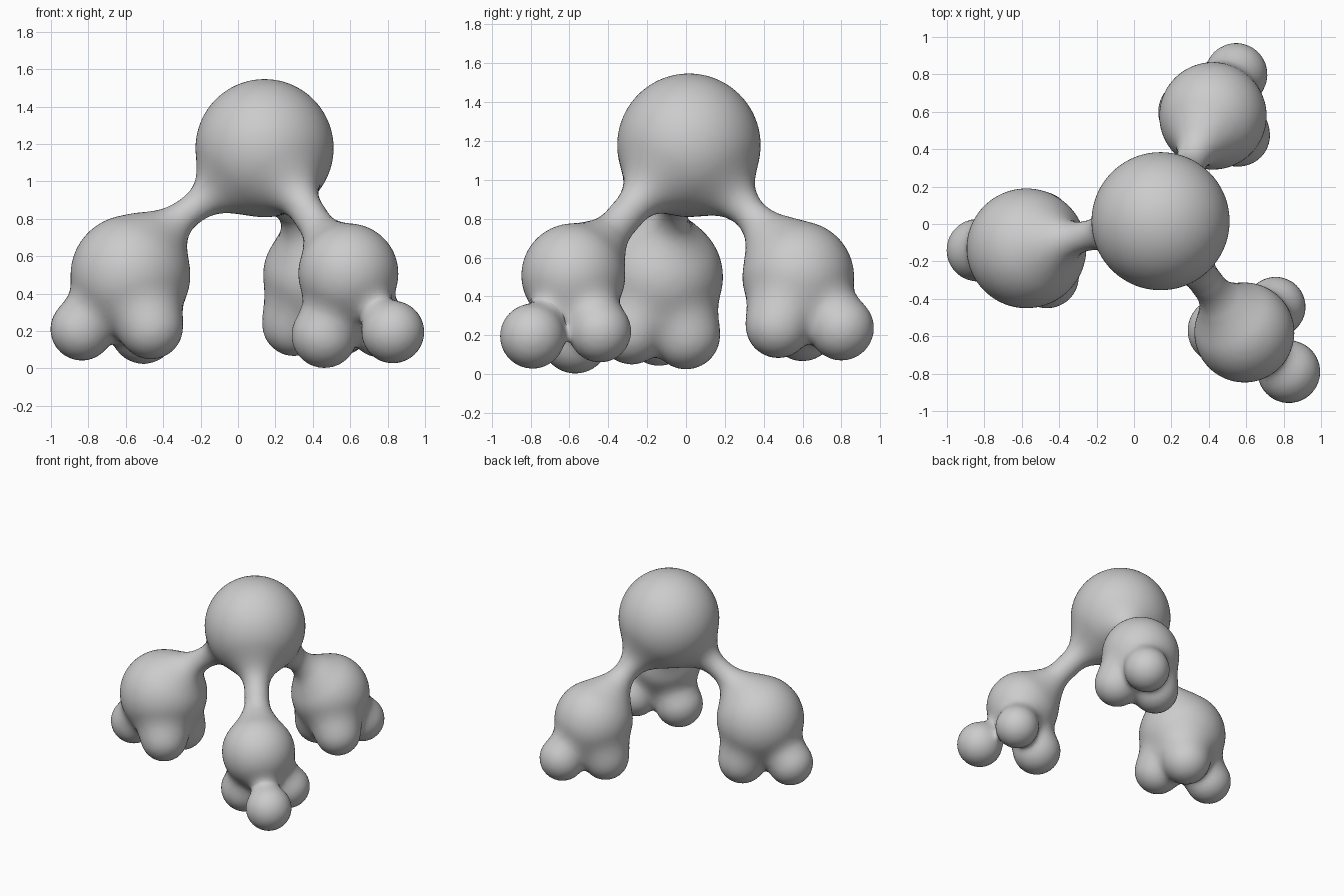
import bpy, bmesh
from mathutils import Vector, Matrix

if "Cube" in bpy.data.objects:
    bpy.data.objects.remove(bpy.data.objects["Cube"])

# Head, then each limb: (foot ball, radius), (neck start, neck end, radius), toes
HEAD = (Vector((0.142, 0.015, 1.178)), 0.369)
LIMBS = [
    ((-0.575, -0.13, 0.50), 0.32, ((-0.08, -0.03, 0.97), (-0.44, -0.10, 0.71), 0.08),
     [(-0.835, -0.14, 0.21, 0.167), (-0.505, 0.0, 0.20, 0.175), (-0.465, -0.28, 0.22, 0.17)]),
    ((0.59, -0.58, 0.508), 0.267, ((0.28, -0.17, 0.98), (0.46, -0.41, 0.70), 0.09),
     [(0.828, -0.79, 0.195, 0.167), (0.462, -0.57, 0.178, 0.175), (0.757, -0.443, 0.22, 0.16)]),
    ((0.422, 0.578, 0.50), 0.287, ((0.24, 0.20, 0.96), (0.35, 0.43, 0.72), 0.085),
     [(0.546, 0.80, 0.237, 0.167), (0.30, 0.60, 0.237, 0.17), (0.56, 0.475, 0.25, 0.167)]),
]
LIMBS = [(Vector(c), r, (Vector(n[0]), Vector(n[1]), n[2]),
          [(Vector(t[:3]), t[3]) for t in toes]) for c, r, n, toes in LIMBS]


def blend(a, b, k):
    h = max(k - abs(a - b), 0.0) / k
    return min(a, b) - h * h * k * 0.25


def capsule(p, a, b, r):
    ab = b - a
    t = min(max((p - a).dot(ab) / ab.length_squared, 0.0), 1.0)
    return (p - a - ab * t).length - r


def field(p):
    """Distance to the softly blended body."""
    d = (p - HEAD[0]).length - HEAD[1]
    for c, r, neck, toes in LIMBS:
        limb = (p - c).length - r
        if limb > 0.75:
            continue
        tips = 9.0
        for tc, tr in toes:
            tips = blend(tips, (p - tc).length - tr, 0.07)
        limb = blend(limb, tips, 0.12)
        limb = blend(limb, capsule(p, *neck), 0.16)
        d = blend(d, limb, 0.16)
    return d


# Rough body from balls and neck rods
bm = bmesh.new()


def ball(c, r):
    bmesh.ops.create_icosphere(bm, subdivisions=4, radius=r, matrix=Matrix.Translation(c))


ball(*HEAD)
for c, r, (a, b, nr), toes in LIMBS:
    ball(c, r)
    for toe in toes:
        ball(*toe)
    start, end = HEAD[0].lerp(a, 0.5), c.lerp(b, 0.5)
    for p, q in ((start, a), (a, b), (b, end)):
        v = q - p
        m = Matrix.Translation((p + q) / 2) @ v.to_track_quat('Z', 'Y').to_matrix().to_4x4()
        bmesh.ops.create_cone(bm, cap_ends=True, segments=24, radius1=nr + 0.02,
                              radius2=nr + 0.02, depth=v.length + 0.04, matrix=m)
mesh = bpy.data.meshes.new("blob_body")
bm.to_mesh(mesh)
bm.free()
body = bpy.data.objects.new("blob_body", mesh)
bpy.context.collection.objects.link(body)
bpy.context.view_layer.objects.active = body
body.select_set(True)

# Fuse into one skin and even it out
remesh = body.modifiers.new("fuse", 'REMESH')
remesh.mode = 'VOXEL'
remesh.voxel_size = 0.026
relax = body.modifiers.new("relax", 'SMOOTH')
relax.factor = 0.5
relax.iterations = 6
for name in ("fuse", "relax"):
    bpy.ops.object.modifier_apply(modifier=name)

# Pull the skin onto the blended surface
E = 0.002
AXES = [Vector((E, 0, 0)), Vector((0, E, 0)), Vector((0, 0, E))]
for v in body.data.vertices:
    p = v.co.copy()
    for _ in range(3):
        d = field(p)
        if abs(d) < 0.0005:
            break
        g = Vector([(field(p + e) - d) / E for e in AXES])
        p -= g * (d / max(g.length_squared, 0.2))
    v.co = p
body.data.update()
bpy.ops.object.shade_smooth()
